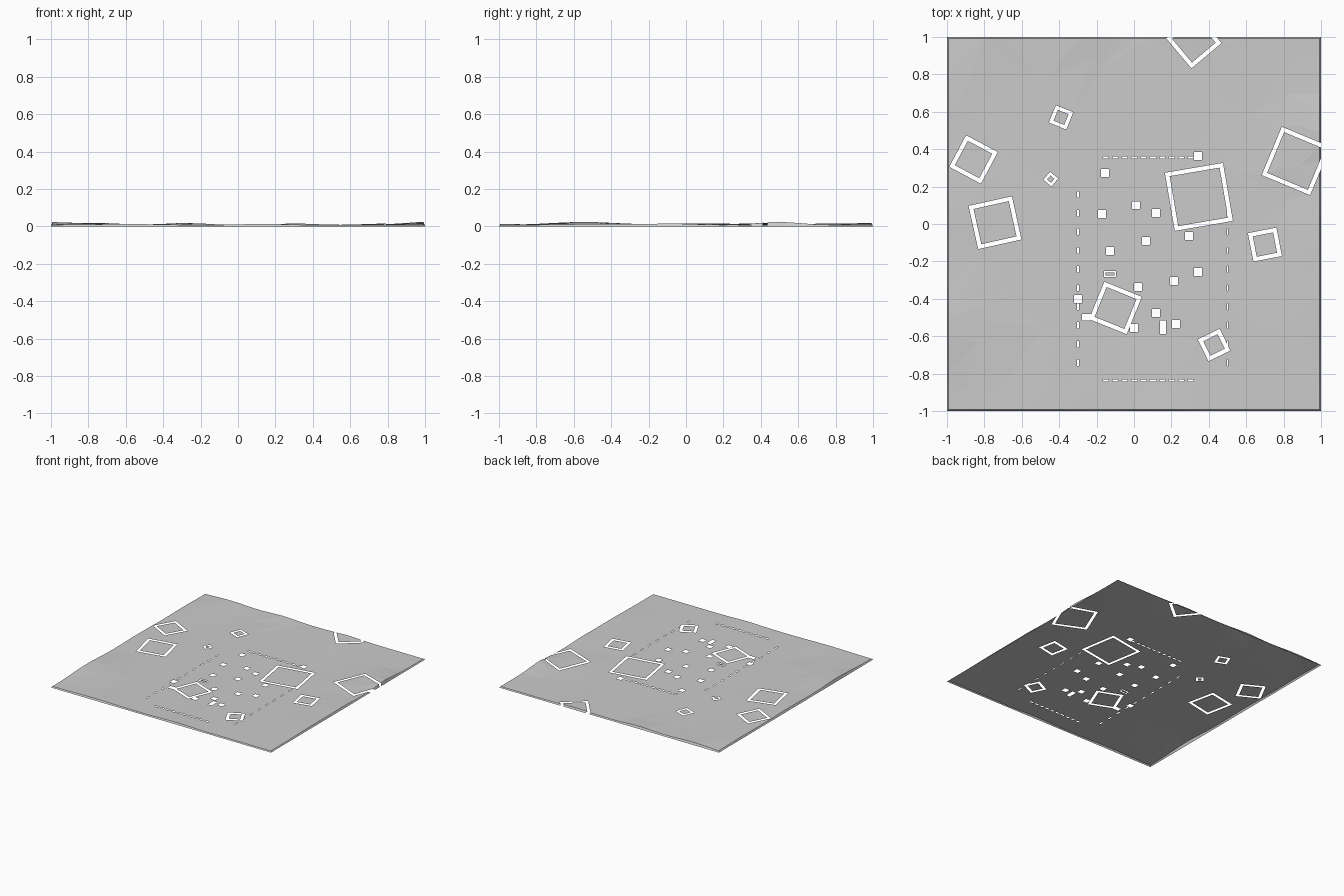
import bpy, random
from math import radians, cos, sin, exp
from mathutils import Vector
from mathutils.geometry import delaunay_2d_cdt

if "Cube" in bpy.data.objects:
    bpy.data.objects.remove(bpy.data.objects["Cube"])

random.seed(4)

def rect(cx, cy, w, h, rot=0):
    a = radians(rot)
    return [Vector((cx + x * w / 2 * cos(a) - y * h / 2 * sin(a),
                    cy + x * w / 2 * sin(a) + y * h / 2 * cos(a)))
            for x, y in ((-1, -1), (1, -1), (1, 1), (-1, 1))]

def inside(p, q):
    return all((q[(i + 1) % 4] - q[i]).cross(p - q[i]) > 0 for i in range(4))

# square wall trenches: centre x, y, outer side, rotation
plots = [(.32, .98, .21, 40), (-.39, .57, .10, -22), (-.445, .24, .056, -40),
         (-.858, .345, .192, -28), (-.743, .007, .237, 12.5), (.347, .145, .315, 9.7),
         (.866, .337, .28, -22.6), (.70, -.11, .155, 11), (-.099, -.449, .216, -22),
         (.428, -.647, .13, 26)]
rings = []
for x, y, s, r in plots:
    t = .022 if s > .12 else .019 if s > .06 else .014
    rings.append((rect(x, y, s, s, r), rect(x, y, s - 2 * t, s - 2 * t, r)))
rings.append((rect(-.128, -.267, .066, .034), rect(-.128, -.267, .050, .018)))

# small square post holes
posts = [(.342, .364), (-.155, .273), (-.171, .053), (.011, .10), (.118, .059),
         (.064, -.091), (.294, -.064), (-.128, -.144), (.342, -.257), (.214, -.305),
         (.021, -.337), (-.3, -.401), (.118, -.476), (.225, -.535), (0, -.556)]
holes = [rect(x, y, .042, .042) for x, y in posts]
holes += [rect(-.252, -.499, .05, .036), rect(.155, -.551, .034, .072)]

# dashed slots round the court
for i in range(10):
    holes += [rect(-.151 + i * .0505, y, .03, .012) for y in (.355, -.837)]
    holes += [rect(-.3, .158 - i * .1, .01, .034), rect(.5, .158 - i * .1, .007, .034)]

# terrain: flat court with low swells near the borders
swells = [(-1, -.55, .016, .17), (-1, .1, .008, .2), (-.75, .99, .010, .12),
          (-.28, 1, .011, .1), (.13, -1, .006, .1), (.31, 1, .008, .1),
          (1, .5, .017, .1), (.75, .35, .008, .1), (1, -.4, .006, .2),
          (-.6, -1, .005, .15), (1, -.05, .006, .1), (-.95, .7, .006, .15)]

def height(x, y):
    if max(abs(x), abs(y)) > .998:
        return 0
    return .008 + sum(h * exp(-((x - a) ** 2 + (y - b) ** 2) / (2 * s * s))
                      for a, b, h, s in swells)

# constrained triangulation of all outlines
pts, edges = [], []
def add_loop(loop):
    n = len(pts)
    pts.extend(loop)
    edges.extend((n + i, n + (i + 1) % len(loop)) for i in range(len(loop)))

for r in (1.0, .992):
    c = rect(0, 0, 2 * r, 2 * r)
    add_loop([c[i].lerp(c[(i + 1) % 4], k / 20) for i in range(4) for k in range(20)])
for a, b in rings:
    add_loop(a)
    add_loop(b)
for h in holes:
    add_loop(h)
for i in range(110):
    p = Vector((random.uniform(-.95, .95), random.uniform(-.95, .95)))
    if not (-.35 < p.x < .55 and -.88 < p.y < .4):
        pts.append(p)
verts, _, faces, *_ = delaunay_2d_cdt(pts, edges, [], 0, 1e-6)

# sort triangles into open ground and plot pads, dropping the slots
ground, pads = [], []
for f in faces:
    f = list(f)
    a, b, d = (verts[i] for i in f)
    if (b - a).cross(d - a) < 0:
        f.reverse()
    c = (a + b + d) / 3
    if max(abs(c.x), abs(c.y)) > 1 or any(inside(c, h) for h in holes):
        continue
    ring = next((r for r in rings if inside(c, r[0])), None)
    if ring is None:
        ground.append(f)
    elif inside(c, ring[1]):
        pads.append(f)

def make(name, tris):
    used = sorted({i for f in tris for i in f})
    idx = {v: k for k, v in enumerate(used)}
    me = bpy.data.meshes.new(name)
    me.from_pydata([(verts[i].x, verts[i].y, height(*verts[i])) for i in used], [],
                   [[idx[i] for i in f] for f in tris])
    bpy.context.collection.objects.link(bpy.data.objects.new(name, me))

make("ground_sheet", ground)
make("plot_pads", pads)
